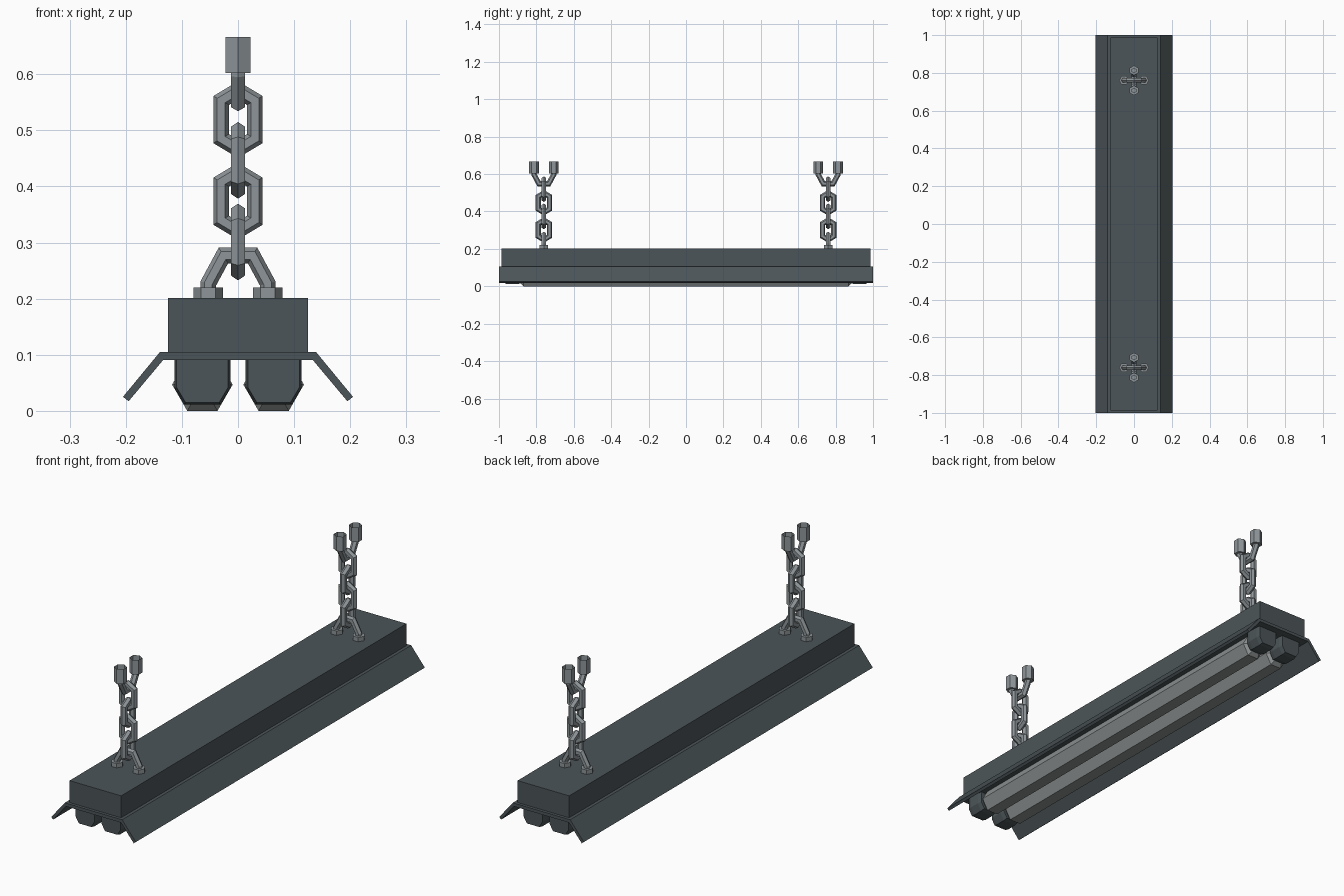
import bpy, bmesh
from math import cos, sin, pi
from mathutils import Vector

if "Cube" in bpy.data.objects:
    bpy.data.objects.remove(bpy.data.objects["Cube"])


def material(name, rgb):
    m = bpy.data.materials.new(name)
    m.diffuse_color = (*rgb, 1)
    m.use_nodes = True
    m.node_tree.nodes["Principled BSDF"].inputs["Base Color"].default_value = m.diffuse_color
    return m


DARK = material("dark grey paint", (0.072, 0.091, 0.098))
STEEL = material("chain steel", (0.27, 0.30, 0.315))
LAMP = material("lamp grey", (0.27, 0.29, 0.29))


def loft(name, rings, mat, closed=False, cap_start=True, cap_end=True):
    """Skin a list of equal-length rings of points into a flat-shaded mesh."""
    bm = bmesh.new()
    vr = [[bm.verts.new(p) for p in ring] for ring in rings]
    pairs = list(zip(vr, vr[1:])) + ([(vr[-1], vr[0])] if closed else [])
    for a, b in pairs:
        for i in range(len(a)):
            j = (i + 1) % len(a)
            bm.faces.new((a[i], a[j], b[j], b[i]))
    if not closed:
        if cap_start:
            bm.faces.new(vr[0])
        if cap_end:
            bm.faces.new(vr[-1])
    bmesh.ops.recalc_face_normals(bm, faces=bm.faces)
    me = bpy.data.meshes.new(name)
    bm.to_mesh(me)
    bm.free()
    me.materials.append(mat)
    ob = bpy.data.objects.new(name, me)
    bpy.context.collection.objects.link(ob)
    return ob


def extrude_y(name, profile, y0, y1, mat):
    return loft(name, [[(x, y, z) for x, z in profile] for y in (y0, y1)], mat)


def rod(name, path, along_x, y, mat, closed=False, r=0.014):
    """Hexagonal rod swept along a flat (u, z) path lying in the xz or yz plane."""
    pts = [Vector(p) for p in path]
    n = len(pts)
    rings = []
    for i, p in enumerate(pts):
        a = p - pts[i - 1] if closed or i > 0 else pts[1] - p
        b = pts[(i + 1) % n] - p if closed or i < n - 1 else a
        a, b = a.normalized(), b.normalized()
        na = Vector((-a.y, a.x))
        m = (na + Vector((-b.y, b.x))).normalized()
        m /= m.dot(na)
        ring = []
        for k in range(6):
            q = p + m * r * cos(k * pi / 3)
            w = r * sin(k * pi / 3)
            ring.append((q.x, y + w, q.y) if along_x else (w, y + q.x, q.y))
        rings.append(ring)
    return loft(name, rings, mat, closed)


def hexagon(cx, cy, r, turn=0.0):
    return [(cx + r * cos(k * pi / 3 + turn), cy + r * sin(k * pi / 3 + turn)) for k in range(6)]


# Housing box and folded reflector sheet
extrude_y("housing", [(-0.125, 0.1), (0.125, 0.1), (0.125, 0.201), (-0.125, 0.201)], -0.987, 0.987, DARK)
half = [(0.139, 0.105), (0.205, 0.025), (0.195, 0.017), (0.133, 0.091)]
extrude_y("reflector", half + [(-x, z) for x, z in reversed(half)], -1, 1, DARK)

# Two lamps with tapered ends, held by sockets
for side in (-1, 1):
    cx = side * 0.0635
    rings = []
    for y, r in ((-0.91, 0.03), (-0.89, 0.03), (-0.868, 0.054), (0.868, 0.054), (0.89, 0.03), (0.91, 0.03)):
        rings.append([(x, y, z) for x, z in hexagon(cx, 0.0468, r)])
    loft("lamp_tube", rings, LAMP)
    for end in (-1, 1):
        rings = []
        for y, s in ((0.885, 0.004), (0.905, 0), (0.95, 0), (0.968, 0.004)):
            w, b = 0.05 - s, 0.011 + s
            prof = [(-w, 0.094), (-w, 0.042), (-0.032 + s / 2, b), (0.032 - s / 2, b), (w, 0.042), (w, 0.094)]
            rings.append([(cx + x, end * y, z) for x, z in prof])
        loft("lamp_socket", rings, DARK)

# Two hanging chains
LINK = [(0, 0.052), (0.03, 0.034), (0.03, -0.034), (0, -0.052), (-0.03, -0.034), (-0.03, 0.034)]
for cy in (-0.76, 0.76):
    # lower bracket and nuts, spread along x
    rod("lower_bracket", [(-0.053, 0.2), (-0.053, 0.227), (-0.026, 0.277),
                          (0.026, 0.277), (0.053, 0.227), (0.053, 0.2)], True, cy, STEEL)
    for s in (-1, 1):
        loft("lower_nut", [[(x, y, z) for x, y in hexagon(s * 0.053, cy, 0.026)] for z in (0.2, 0.22)], STEEL)
    # links alternate between the two planes
    for i in range(4):
        z0 = 0.301 + 0.0727 * i
        rod("chain_link", [(u, z0 + z) for u, z in LINK], i % 2 == 1, cy, STEEL, closed=True)
    # upper bracket and open-topped long nuts, spread along y
    rod("upper_bracket", [(-0.053, 0.625), (-0.053, 0.598), (-0.026, 0.548),
                          (0.026, 0.548), (0.053, 0.598), (0.053, 0.625)], False, cy, STEEL)
    for s in (-1, 1):
        loft("upper_nut", [[(x, y, z) for x, y in hexagon(0, cy + s * 0.053, 0.026, pi / 2)]
                           for z in (0.602, 0.666)], STEEL, cap_end=False)
